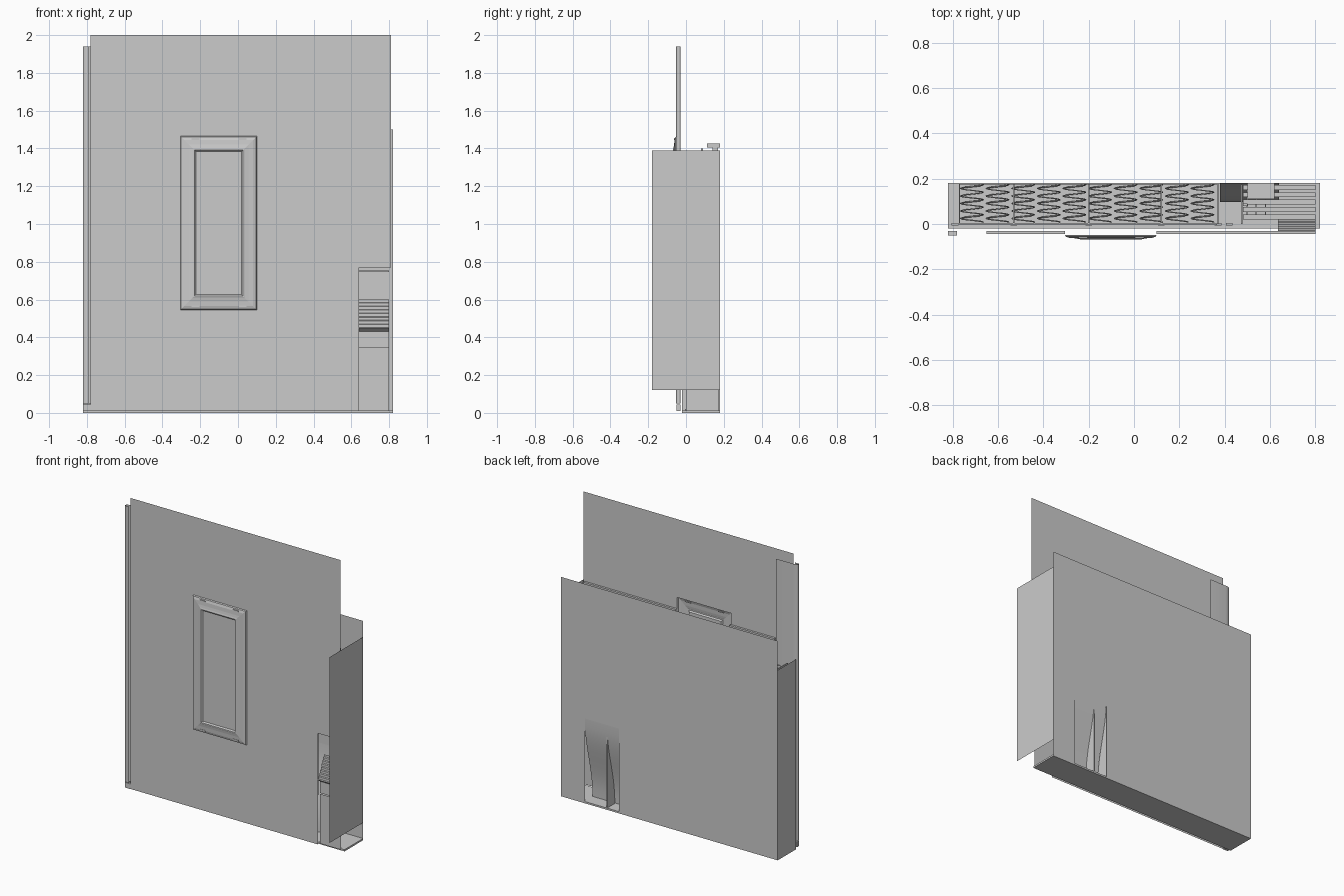
import bpy, bmesh, math

if "Cube" in bpy.data.objects:
    bpy.data.objects.remove(bpy.data.objects["Cube"])


def make(name, verts, faces, smooth=False):
    me = bpy.data.meshes.new(name)
    me.from_pydata(verts, [], faces)
    me.update()
    ob = bpy.data.objects.new(name, me)
    bpy.context.collection.objects.link(ob)
    if smooth:
        for p in me.polygons:
            p.use_smooth = True
    return ob


def box(name, x0, x1, y0, y1, z0, z1):
    v = [(x, y, z) for x in (x0, x1) for y in (y0, y1) for z in (z0, z1)]
    return make(name, v, [(0, 1, 3, 2), (4, 6, 7, 5), (0, 4, 5, 1),
                          (2, 3, 7, 6), (0, 2, 6, 4), (1, 5, 7, 3)])


def sheet(name, xs, zs, y, holes=()):
    """Thin upright sheet on an x/z grid, leaving out the listed cells."""
    n = len(zs)
    v = [(x, y, z) for x in xs for z in zs]
    f = [(i * n + j, i * n + n + j, i * n + n + j + 1, i * n + j + 1)
         for i in range(len(xs) - 1) for j in range(n - 1) if (i, j) not in holes]
    ob = make(name, v, f)
    bm = bmesh.new()
    bm.from_mesh(ob.data)
    loose = [e for e in bm.verts if not e.link_faces]
    bmesh.ops.delete(bm, geom=loose, context='VERTS')
    bm.to_mesh(ob.data)
    bm.free()
    return ob


def side(name, x, y0, y1, z0, z1):
    return make(name, [(x, y0, z0), (x, y1, z0), (x, y1, z1), (x, y0, z1)], [(0, 1, 2, 3)])


def extrude_profile(name, x0, x1, prof, smooth=False):
    """Sweep a y/z line along x."""
    v = [(x, y, z) for y, z in prof for x in (x0, x1)]
    f = [(2 * i, 2 * i + 1, 2 * i + 3, 2 * i + 2) for i in range(len(prof) - 1)]
    return make(name, v, f, smooth)


# Front door: window hole, and a notch in the lower right corner
sheet("front_door", [-.78, -.305, .10, .64, .81], [.01, .545, .77, 1.465, 2.0], -.048,
      {(1, 1), (1, 2), (3, 0), (3, 1)})
bpy.data.objects["front_door"].location.y = 0
# restore the strips beside the window hole that are wider than the grid cells
# Door window: nested rounded rings rising to an inset pane
rings = [(0, -.048), (.004, -.056), (.02, -.061), (.045, -.063), (.062, -.066),
         (.068, -.068), (.074, -.068), (.082, -.060)]
v, f = [], []
for d, y in rings:
    x0, x1, z0, z1 = -.305 + d, .10 - d, .545 + d, 1.465 - d
    v += [(x0, y, z0), (x1, y, z0), (x1, y, z1), (x0, y, z1)]
for r in range(len(rings) - 1):
    for i in range(4):
        j = (i + 1) % 4
        f.append((r * 4 + i, r * 4 + j, r * 4 + 4 + j, r * 4 + 4 + i))
f.append(tuple(range(len(v) - 4, len(v))))
make("door_window", v, f)
for x in (-.225, .025):
    for z in (.565, 1.45):
        box("window_clip", x - .02, x + .02, -.064, -.054, z - .004, z + .004)

# Door backing and hinge strip
box("door_backing_left", -.65, -.305, -.045, -.03, .34, 1.39)
box("door_backing_right", .10, .63, -.045, -.03, .34, 1.39)
box("door_backing_upper", .63, .80, -.045, -.03, .77, 1.39)
hinge = [(-.66, -.03), (-.79, -.03), (-.81, -.032), (-.82, -.038), (-.82, -.052), (-.79, -.052)]
make("hinge_strip", [(x, y, z) for x, y in hinge for z in (.05, 1.94)],
     [(2 * i, 2 * i + 1, 2 * i + 3, 2 * i + 2) for i in range(5)], True)
box("hinge_foot", -.82, -.78, -.05, -.03, .01, .045)

# Cabinet shell, open on top
sheet("back_panel", [-.82, .38, .64, .82], [.01, .58, 1.5], .18, {(1, 0)})
side("left_side", -.82, -.02, .18, .01, 1.3)
side("right_side", .82, -.18, .18, .12, 1.39)
box("floor", -.82, .82, -.02, .18, 0, .012)
sheet("lower_right_panel", [.64, .80], [.01, .35], -.03)

# Curved chute behind the rear opening
prof = [(.18 - .14 * math.sin(t * math.pi / 20) ** 2 * 0.6, .58 - .565 * t / 10) for t in range(11)]
extrude_profile("rear_chute", .38, .64, prof, True)

# Stepped louvres in the front notch
steps = []
for i in range(8):
    t = i / 8
    steps += [(-.045 + .065 * t, .45 + .15 * t), (-.045 + .065 * (t + .125), .453 + .15 * t)]
steps.append((.02, .60))
extrude_profile("front_louvres", .635, .80, steps)
extrude_profile("louvre_tray", .635, .80, [(-.045, .45), (-.02, .43), (-.02, .35)])

# Upright partitions
for x in (.37, .475):
    box("partition", x - .004, x + .004, 0, .175, .012, 1.38)
for x in (-.79, -.53, -.20, .12, .37, .42):
    box("floor_bolt", x - .015, x + .015, -.006, .004, .012, .02)

# Shelves with dividers and spiral coils
shelves = (.36, .62, .88, 1.14)
coil = bpy.data.curves.new("shelf_coils", 'CURVE')
coil.dimensions = '3D'
coil.bevel_depth = .003
coil.bevel_resolution = 0
for z in shelves:
    box("shelf", -.77, .366, .004, .176, z - .012, z)
    box("shelf_lip", -.77, .366, -.004, .004, z - .02, z + .015)
    for x in (-.77, -.53, -.20, .12):
        box("shelf_divider", x - .003, x + .003, .004, .176, z, z + .13)
    for k in range(10):
        cx = -.715 + k * .113
        n = 61
        s = coil.splines.new('POLY')
        s.points.add(n - 1)
        for i in range(n):
            a = i / (n - 1) * 5 * 2 * math.pi
            s.points[i].co = (cx + .05 * math.cos(a), .008 + .165 * i / (n - 1),
                              z + .056 + .05 * math.sin(a), 1)
ob = bpy.data.objects.new("shelf_coils", coil)
bpy.context.collection.objects.link(ob)

# Slatted racks in the right-hand bay
for z in (.75, .86, .98, 1.11):
    for i in range(5):
        y = .03 + i * .033
        box("rack_slat", .48, .80, y - .011, y + .011, z - .004, z + .004)
    for x in (.50, .54, .58):
        box("rack_bar", x - .003, x + .003, .02, .176, z - .012, z - .004)

# Small fittings at the top of the bay
box("top_bracket", .50, .62, .11, .18, 1.405, 1.425)
box("top_bracket_post", .50, .62, .14, .17, 1.36, 1.405)
box("top_pin", .48, .50, .08, .09, 1.36, 1.40)
